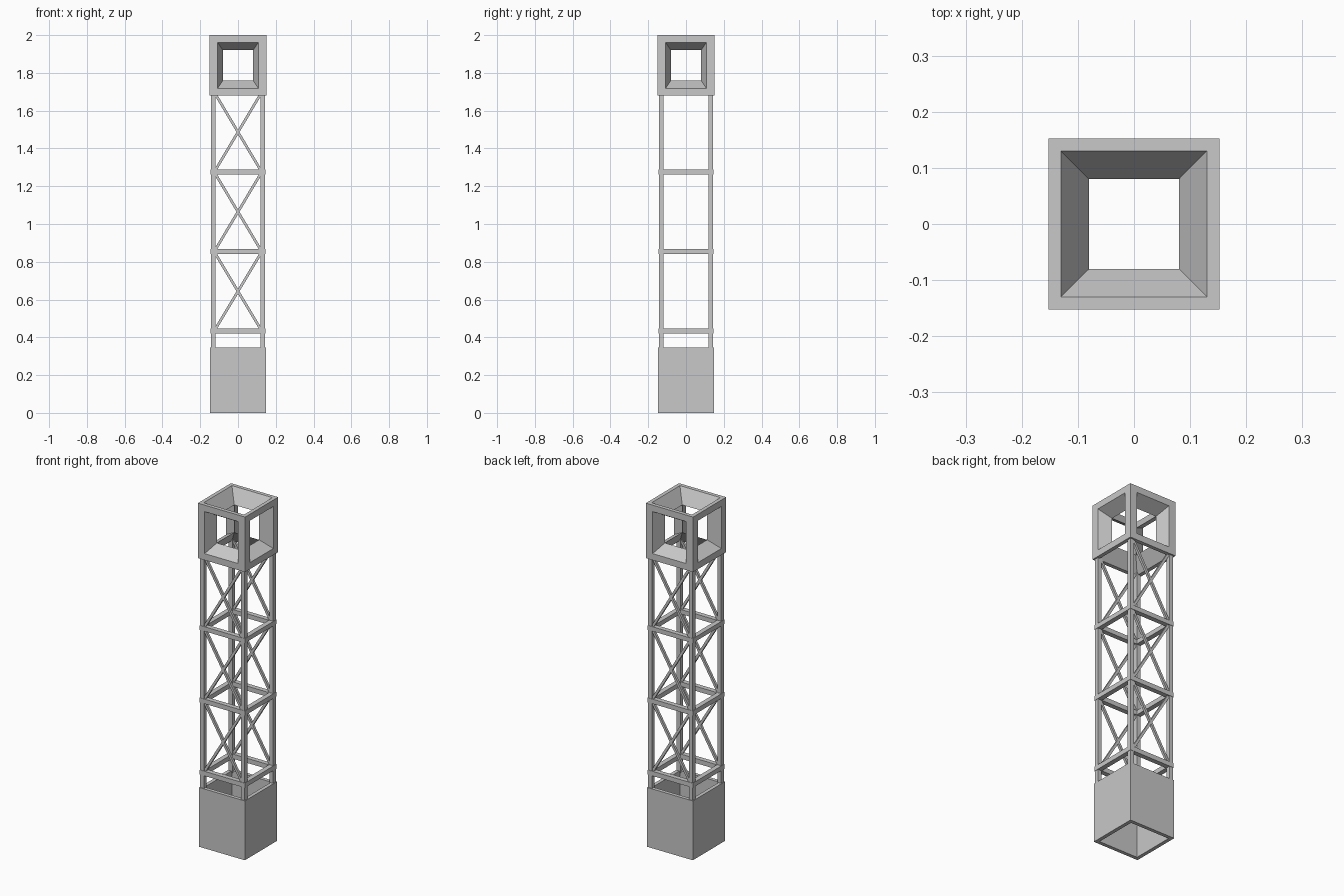
import bpy, bmesh, math
from mathutils import Matrix, Vector

cube = bpy.data.objects.get("Cube")
if cube:
    bpy.data.objects.remove(cube, do_unlink=True)

grey = bpy.data.materials.new("plain_grey")
grey.use_nodes = True
grey.diffuse_color = (0.58, 0.58, 0.58, 1)
bsdf = next(n for n in grey.node_tree.nodes if n.type == 'BSDF_PRINCIPLED')
bsdf.inputs["Base Color"].default_value = grey.diffuse_color


def finish(name, bm):
    mesh = bpy.data.meshes.new(name)
    bmesh.ops.recalc_face_normals(bm, faces=bm.faces)
    bm.to_mesh(mesh)
    bm.free()
    mesh.materials.append(grey)
    obj = bpy.data.objects.new(name, mesh)
    bpy.context.collection.objects.link(obj)
    return obj


def box_mesh(size, centre, turn=0.0):
    bm = bmesh.new()
    matrix = (Matrix.Translation(centre) @ Matrix.Rotation(turn, 4, 'Y')
              @ Matrix.Diagonal((*size, 1)))
    bmesh.ops.create_cube(bm, size=1, matrix=matrix)
    return bm


def square_tube(name, half, wall, bottom, top):
    bm = box_mesh((half * 2, half * 2, top - bottom), (0, 0, (top + bottom) / 2))
    bm.normal_update()
    caps = [f for f in bm.faces if abs(f.normal.z) > 0.5]
    bmesh.ops.delete(bm, geom=caps, context='FACES')
    # Keep the open shell facing outwards so the wall grows inwards
    for f in bm.faces:
        f.normal_update()
    obj = finish(name, bm)
    shell = obj.modifiers.new("wall", 'SOLIDIFY')
    shell.thickness = wall
    shell.offset = -1
    shell.use_even_offset = True
    return obj


# Hollow base and the three ring frames
square_tube("base", 0.147, 0.021, 0, 0.345)
rings = [(0.42, 0.447), (0.84, 0.867), (1.262, 1.288)]
for i, (low, high) in enumerate(rings):
    square_tube(f"ring_frame_{i + 1}", 0.145, 0.028, low, high)

# Corner posts
for sx, side in ((-1, "right"), (1, "left")):
    for sy, end in ((-1, "front"), (1, "back")):
        finish(f"{end}_{side}_post",
               box_mesh((0.024, 0.024, 1.36), (sx * 0.131, sy * 0.131, 1.015)))

# Crossed braces on the front and back only
bays = [(0.447, 0.84), (0.867, 1.262), (1.288, 1.685)]
for i, (low, high) in enumerate(bays):
    width, height = 0.236, high - low
    for sy, end in ((-1, "front"), (1, "back")):
        for lean in (-1, 1):
            slant = "left" if lean > 0 else "right"
            finish(f"{end}_brace_{i + 1}_{slant}",
                   box_mesh((0.014, 0.014, math.hypot(width, height)),
                            (0, sy * 0.131, (low + high) / 2),
                            lean * math.atan2(width, height)))

# Open head: each side has a bevelled opening running in to a small inner cube
head_half = Vector((0.152, 0.152, 0.16))
bm = box_mesh(head_half * 2, (0, 0, 0))
bm.normal_update()
inner_faces = list(bm.faces)
for face in inner_faces:
    axis = max(range(3), key=lambda k: abs(face.normal[k]))
    opening = Vector((0.13, 0.13, 0)) if axis == 2 else Vector((0.108, 0.108, 0.122))
    opening[axis] = head_half[axis]
    for target in (opening, Vector((0.08, 0.08, 0.08))):
        bmesh.ops.inset_individual(bm, faces=[face], thickness=0.01)
        for v in face.verts:
            v.co = [math.copysign(target[k], v.co[k]) for k in range(3)]
bmesh.ops.delete(bm, geom=inner_faces, context='FACES')
bmesh.ops.remove_doubles(bm, verts=bm.verts, dist=0.0005)
bmesh.ops.translate(bm, verts=bm.verts, vec=(0, 0, 1.84))
finish("open_head", bm)
